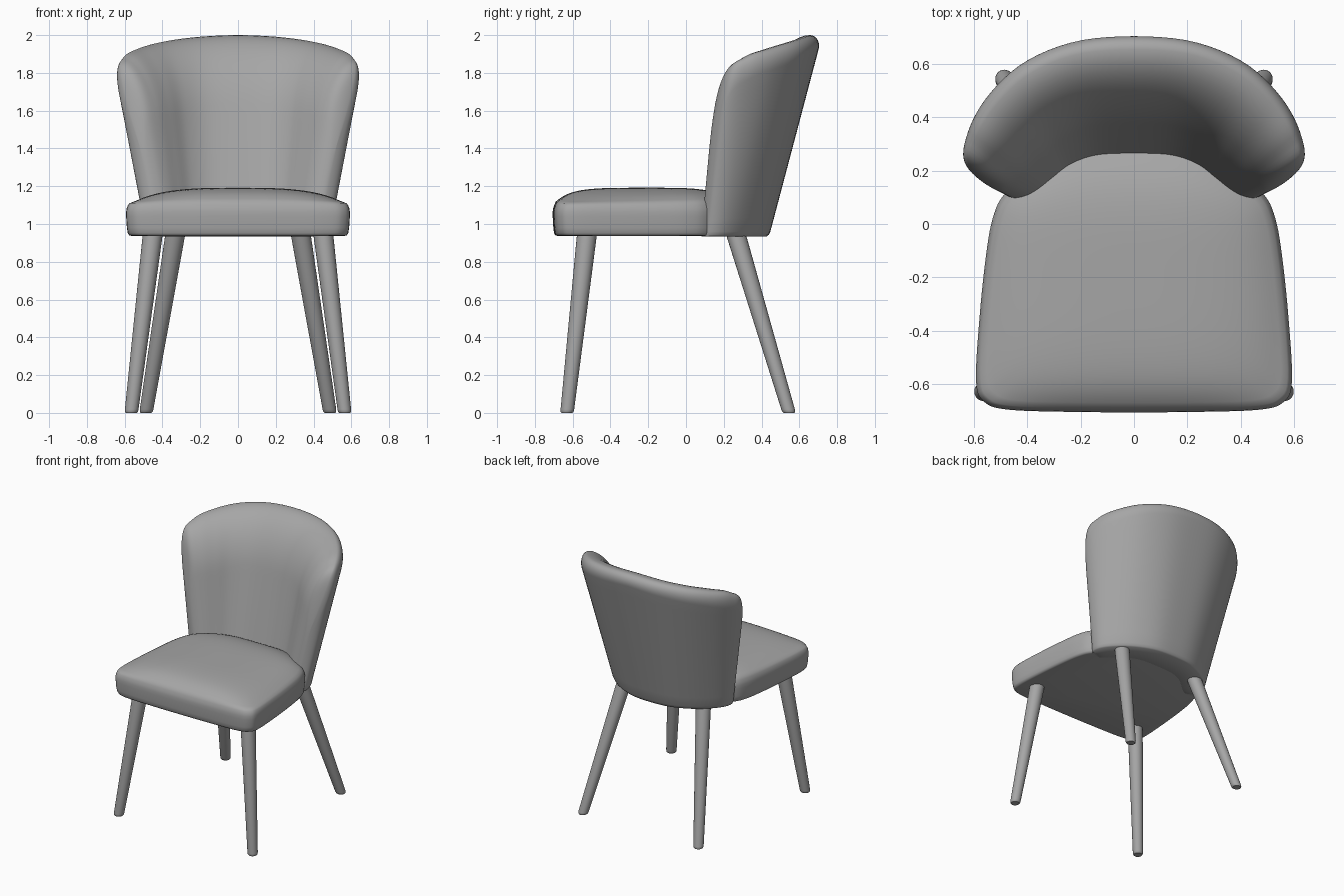
import bpy, bmesh, math
from mathutils import Vector

cube = bpy.data.objects.get("Cube")
if cube:
    bpy.data.objects.remove(cube, do_unlink=True)

grey = bpy.data.materials.new("plain grey")
grey.use_nodes = True
colour = (0.38, 0.38, 0.38, 1)
grey.diffuse_color = colour
grey.node_tree.nodes["Principled BSDF"].inputs["Base Color"].default_value = colour


def spline(pts, t, closed=False):
    """Point on a Catmull-Rom curve, t from 0 to 1."""
    n = len(pts)
    spans = n if closed else n - 1
    i = min(int(t * spans), spans - 1)
    f = t * spans - i

    def get(k):
        return Vector(pts[k % n] if closed else pts[max(0, min(n - 1, k))])
    a, b, c, d = (get(i + k) for k in (-1, 0, 1, 2))
    return (b * 2 + (c - a) * f + (a * 2 - b * 5 + c * 4 - d) * f ** 2
            + (b * 3 - a - c * 3 + d) * f ** 3) / 2


def loft(name, rings, caps=True, angle=40):
    """Join closed rings of points into one smooth object."""
    bm = bmesh.new()
    loops = [[bm.verts.new(p) for p in ring] for ring in rings]
    n = len(loops[0])
    for lo, hi in zip(loops, loops[1:]):
        for i in range(n):
            j = (i + 1) % n
            bm.faces.new((lo[i], lo[j], hi[j], hi[i]))
    if caps:
        bm.faces.new(loops[0])
        bm.faces.new(loops[-1])
    bmesh.ops.remove_doubles(bm, verts=bm.verts, dist=0.0004)
    bmesh.ops.recalc_face_normals(bm, faces=bm.faces)
    mesh = bpy.data.meshes.new(name)
    bm.to_mesh(mesh)
    bm.free()
    mesh.materials.append(grey)
    obj = bpy.data.objects.new(name, mesh)
    bpy.context.collection.objects.link(obj)
    bpy.ops.object.select_all(action='DESELECT')
    obj.select_set(True)
    bpy.context.view_layer.objects.active = obj
    bpy.ops.object.shade_smooth_by_angle(angle=math.radians(angle))
    return obj


# Seat cushion: tapered outline lofted into a low pillow
half = [(0, -.706), (.25, -.704), (.47, -.696), (.56, -.668), (.592, -.59),
        (.579, -.35), (.555, -.12), (.53, .02), (.487, .11), (.38, .2),
        (.2, .31), (0, .34)]
outline = half + [(-x, y) for x, y in reversed(half[1:-1])]
edge = [spline(outline, k / 110, True) for k in range(110)]
centre = Vector((0, -.2))


def pillow(s):
    """Ring of the domed top at scale s."""
    ring = []
    for p in edge:
        x, y = (p - centre) * s
        depth = .58 if y < 0 else .49
        bulge = (1 - abs(x / .62) ** 3) * (1 - (y / depth) ** 4)
        ring.append((x, y + centre.y, 1.105 + .087 * bulge * (1 - s ** 12)))
    return ring


levels = [(.95, .937), (.972, .94), (.985, .952), (.993, .98), (1, 1.04),
          (1, 1.065), (.994, 1.085), (.983, 1.1)]
seat_rings = [[(*(centre + (p - centre) * s), z) for p in edge] for s, z in levels]
seat_rings += [pillow(.97 * (1 - k / 24)) for k in range(24)]
loft("seat", seat_rings, angle=60)


# Wrapped backrest: closed plan sections at the base and top, arched upper rim
def section(outer, inner):
    """Left tip to right tip along the outside, then back along the inside."""
    mirror = [(-x, y) for x, y in reversed(outer[1:])]
    return (mirror + outer + inner[::-1]
            + [(-x, y) for x, y in inner[1:]])


low = section([(0, .44), (.16, .425), (.31, .36), (.42, .27),
               (.478, .185), (.478, .115), (.425, .082)],
              [(0, .225), (.13, .22), (.22, .19), (.28, .145), (.33, .106),
               (.375, .085)])
top = section([(0, .722), (.23, .705), (.43, .632), (.575, .51),
               (.66, .375), (.69, .262), (.64, .188)],
              [(0, .46), (.18, .445), (.31, .385), (.4, .305), (.485, .23),
               (.565, .185)])
heights = [2, 1.99, 1.965, 1.93, 1.885, 1.785, 1.42]
arch = [(h, 0) for h in reversed(heights[1:])] + [(h, 0) for h in heights]
BASE, TOP = .935, 2.0


def plan(t, z):
    return spline(low, t, True).lerp(spline(top, t, True), (z - BASE) / (TOP - BASE))


def back_column(u):
    t = (u + 1) / 4
    crest = spline(arch, 2 * t)[0]
    sides = []
    for where, roll in ((t, .08 + .06 * abs(u)), (1 - t, .36 - .22 * u ** 4)):
        start = crest - roll
        steps = [(BASE, .8), (BASE + .008, .93), (BASE + .025, 1)]
        steps += [(BASE + .025 + (start - BASE - .025) * k / 12, 1)
                  for k in range(1, 13)]
        steps += [(start + roll * math.sin(a), math.cos(a))
                  for a in (math.pi / 2 * k / 12 for k in range(1, 13))]
        side = []
        for z, f in steps:
            ridge = plan(t, z).lerp(plan(1 - t, z), .26)
            side.append((*ridge.lerp(plan(where, z), f), z))
        sides.append(side)
    return sides[0] + sides[1][-2::-1]


# Columns crowd towards the rounded side edges
columns = [math.sin(math.pi / 2 * k / 44) for k in range(-44, 45)]
loft("backrest", [back_column(u) for u in columns], caps=False, angle=60)


# Splayed, tapered round legs
def leg(name, foot, head):
    foot, head = Vector(foot), Vector(head)
    rings = []
    for t, r in ((0, .029), (.006, .034), (.02, .036), (.95, .052), (1.05, .053)):
        c = foot.lerp(head, t)
        rings.append([c + Vector((r * math.cos(a), r * math.sin(a), 0))
                      for a in (math.tau * k / 24 for k in range(24))])
    loft(name, rings)


for side, x in (("left", 1), ("right", -1)):
    leg("front_leg_" + side, (x * .565, -.63, 0), (x * .452, -.525, .94))
    leg("rear_leg_" + side, (x * .487, .546, 0), (x * .333, .266, .94))
